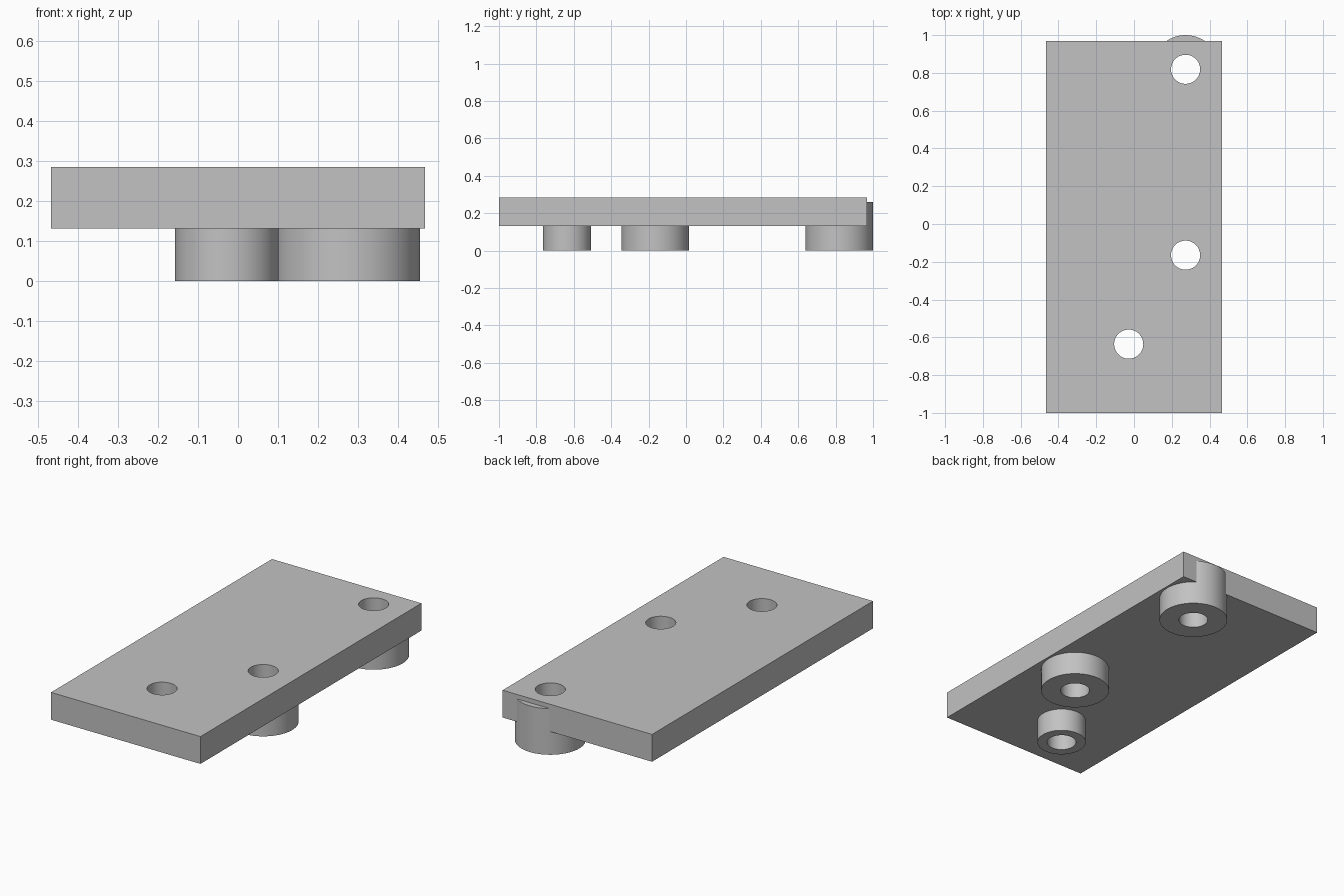
import bpy
import bmesh
import math

cube = bpy.data.objects.get("Cube")
if cube:
    bpy.data.objects.remove(cube, do_unlink=True)

# Single grey finish
grey = bpy.data.materials.new("mid grey")
grey.use_nodes = True
colour = (0.54, 0.54, 0.54, 1)
grey.diffuse_color = colour
grey.node_tree.nodes["Principled BSDF"].inputs["Base Color"].default_value = colour

SEGMENTS = 96
PLATE_BOTTOM, PLATE_TOP, BOSS_TOP = 0.131, 0.285, 0.26
BORE = 0.077
# name: centre x, centre y, outer radius
BOSSES = {
    "front_boss": (-0.028, -0.636, 0.129),
    "middle_boss": (0.273, -0.165, 0.181),
    "rear_boss": (0.273, 0.819, 0.181),
}


def new_object(name, bm):
    bmesh.ops.recalc_face_normals(bm, faces=bm.faces)
    mesh = bpy.data.meshes.new(name)
    bm.to_mesh(mesh)
    bm.free()
    mesh.materials.append(grey)
    ob = bpy.data.objects.new(name, mesh)
    bpy.context.collection.objects.link(ob)
    return ob


def ring(bm, x, y, z, radius):
    angles = [math.tau * i / SEGMENTS for i in range(SEGMENTS)]
    return [bm.verts.new((x + radius * math.cos(a), y + radius * math.sin(a), z)) for a in angles]


def tube(name, x, y, outer, inner, bottom, top):
    """Hollow cylinder made by bridging four rings into a closed loop."""
    bm = bmesh.new()
    rings = [ring(bm, x, y, z, r) for r, z in
             ((outer, bottom), (outer, top), (inner, top), (inner, bottom))]
    for k, a in enumerate(rings):
        b = rings[(k + 1) % len(rings)]
        for i in range(SEGMENTS):
            j = (i + 1) % SEGMENTS
            bm.faces.new((a[i], a[j], b[j], b[i]))
    return new_object(name, bm)


def rod(name, x, y, radius, bottom, top):
    """Solid cylinder used to drill the plate."""
    bm = bmesh.new()
    low, high = ring(bm, x, y, bottom, radius), ring(bm, x, y, top, radius)
    bm.faces.new(low)
    bm.faces.new(high)
    for i in range(SEGMENTS):
        j = (i + 1) % SEGMENTS
        bm.faces.new((low[i], low[j], high[j], high[i]))
    return new_object(name, bm)


# Flat rectangular plate
bm = bmesh.new()
bmesh.ops.create_cube(bm, size=1)
bmesh.ops.scale(bm, verts=bm.verts, vec=(0.932, 1.968, PLATE_TOP - PLATE_BOTTOM))
bmesh.ops.translate(bm, verts=bm.verts, vec=(0, -0.016, (PLATE_TOP + PLATE_BOTTOM) / 2))
plate = new_object("plate", bm)

# Bored bosses seated in the plate, with holes drilled right through
parts, drills = [plate], []
for name, (x, y, radius) in BOSSES.items():
    parts.append(tube(name, x, y, radius, BORE, 0, BOSS_TOP))
    drill = rod(name + "_drill", x, y, BORE, 0, PLATE_TOP + 0.1)
    drill.hide_render = True
    cut = plate.modifiers.new(name + "_hole", "BOOLEAN")
    cut.operation, cut.solver, cut.object = "DIFFERENCE", "EXACT", drill
    drills.append(drill)

# Bake the holes and drop the drills
graph = bpy.context.evaluated_depsgraph_get()
drilled = bpy.data.meshes.new_from_object(plate.evaluated_get(graph))
plate.modifiers.clear()
plate.data = drilled
for drill in drills:
    bpy.data.objects.remove(drill, do_unlink=True)

# Smooth round walls, crisp rims
bpy.ops.object.select_all(action="DESELECT")
for ob in parts:
    ob.select_set(True)
bpy.context.view_layer.objects.active = plate
bpy.ops.object.shade_smooth_by_angle(angle=math.radians(30))
